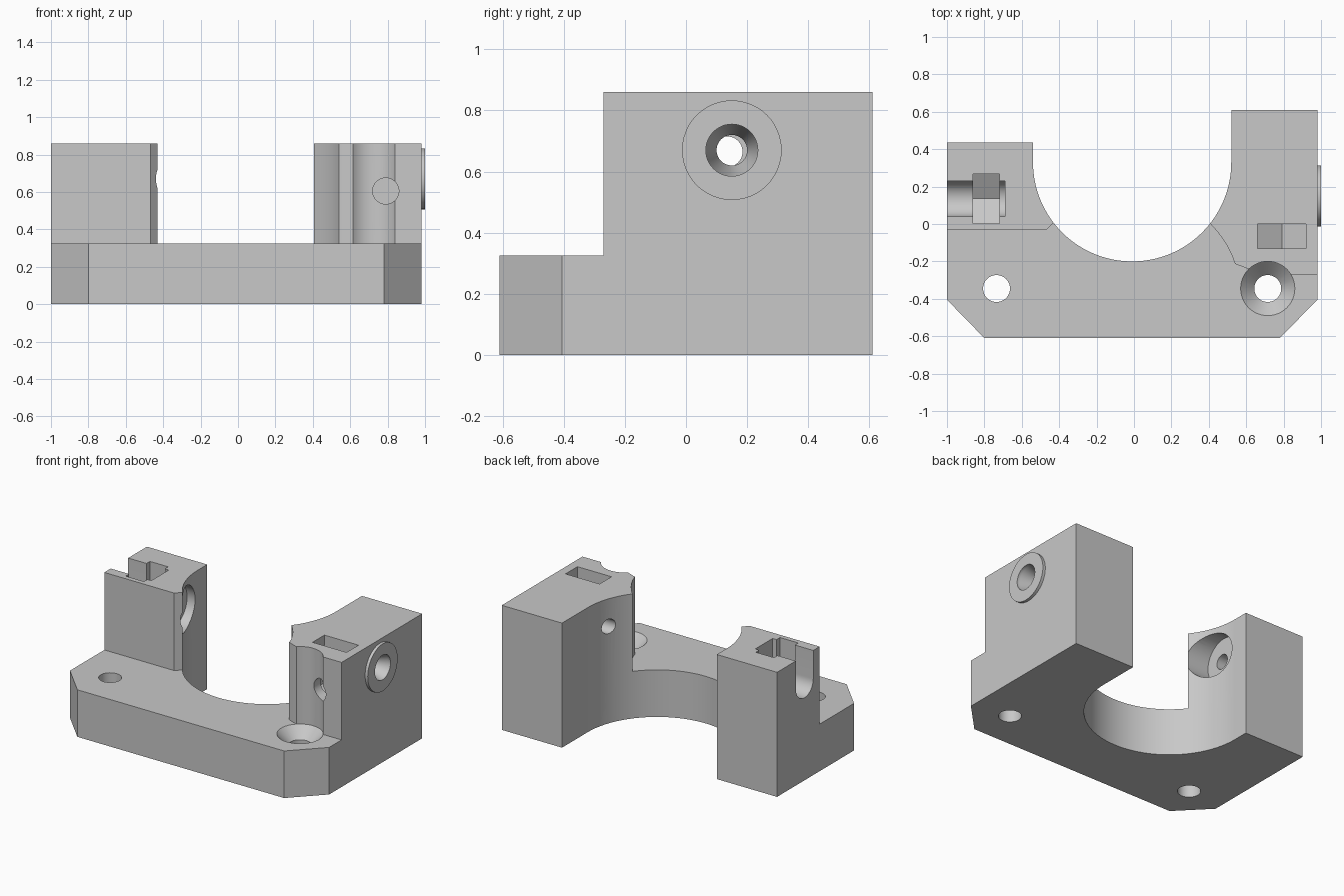
import bpy, bmesh
from math import sin, cos, pi, atan2, hypot, radians
from mathutils import Matrix, Vector

cube = bpy.data.objects.get("Cube")
if cube:
    bpy.data.objects.remove(cube, do_unlink=True)

grey = bpy.data.materials.new("plain grey")
grey.use_nodes = True
grey.diffuse_color = (0.58, 0.58, 0.58, 1)
grey.node_tree.nodes["Principled BSDF"].inputs["Base Color"].default_value = grey.diffuse_color

BASE_TOP, TOP = 0.325, 0.86
ABOVE = 1.1
# Local frames that turn the z axis of a solid towards x or y
ALONG = {
    "x": Matrix(((0, 0, 1), (1, 0, 0), (0, 1, 0))).to_4x4(),
    "y": Matrix(((1, 0, 0), (0, 0, 1), (0, 1, 0))).to_4x4(),
    "z": Matrix.Identity(4),
}


def finish(name, bm, axis="z"):
    bm.transform(ALONG[axis])
    bmesh.ops.recalc_face_normals(bm, faces=bm.faces)
    mesh = bpy.data.meshes.new(name)
    bm.to_mesh(mesh)
    bm.free()
    mesh.materials.append(grey)
    ob = bpy.data.objects.new(name, mesh)
    bpy.context.collection.objects.link(ob)
    return ob


def prism(name, outline, low, high, axis="z"):
    """Extrude a closed outline along an axis."""
    bm = bmesh.new()
    face = bm.faces.new([bm.verts.new((u, v, low)) for u, v in outline])
    ext = bmesh.ops.extrude_face_region(bm, geom=[face])
    verts = [g for g in ext["geom"] if isinstance(g, bmesh.types.BMVert)]
    bmesh.ops.translate(bm, verts=verts, vec=(0, 0, high - low))
    return finish(name, bm, axis)


def turned(name, centre, profile, axis="z", n=48):
    """Solid of revolution from (position, radius) pairs along an axis."""
    bm = bmesh.new()
    rings = []
    for t, r in profile:
        rings.append([bm.verts.new((centre[0] + r * cos(2 * pi * i / n),
                                    centre[1] + r * sin(2 * pi * i / n), t)) for i in range(n)])
    for a, b in zip(rings, rings[1:]):
        for i in range(n):
            j = (i + 1) % n
            bm.faces.new((a[i], a[j], b[j], b[i]))
    bm.faces.new(rings[0])
    bm.faces.new(rings[-1])
    return finish(name, bm, axis)


def arc(cx, cy, r, start, end, n):
    return [(cx + r * cos(start + (end - start) * i / n),
             cy + r * sin(start + (end - start) * i / n)) for i in range(n + 1)]


def combine(body, tool, operation="DIFFERENCE"):
    tool.hide_render = True
    mod = body.modifiers.new(tool.name, "BOOLEAN")
    mod.object, mod.operation, mod.solver = tool, operation, "EXACT"
    bpy.context.view_layer.objects.active = body
    bpy.ops.object.modifier_apply(modifier=mod.name)
    bpy.data.objects.remove(tool, do_unlink=True)


def nut_outline(u, v, half):
    """Hexagonal seat with a pointed floor, open at the top."""
    side = half * 0.577
    return [(u - half, ABOVE), (u - half, v - side), (u, v - 2 * side),
            (u + half, v - side), (u + half, ABOVE)]


# Full-height body with the round central opening
outline = [(-1, 0.435), (-1, -0.405), (-0.8, -0.61), (0.78, -0.61), (0.98, -0.405),
           (0.98, 0.61), (0.52, 0.61)]
outline += arc(-0.01, 0.33, 0.53, 0, -pi, 64)
outline += [(-0.54, 0.435)]
body = prism("bracket_body", outline, 0, TOP)

# Lower the front down to the base plate, leaving two uprights
hollow = [(0.35, 0.075), (0.405, 0.005), (0.445, -0.04), (0.475, -0.08),
          (0.5, -0.12), (0.522, -0.163), (0.54, -0.213)]
step = [(-1.2, -0.03), (-0.467, -0.03), (-0.39, 0.047)] + hollow
step += [(0.61, -0.24), (0.72, -0.27), (1.2, -0.27), (1.2, -0.8), (-1.2, -0.8)]
combine(body, prism("front_step", step, BASE_TOP, ABOVE))

# Raised ring on the left side
clamp = (0.15, 0.67)
combine(body, turned("side_boss", clamp, [(0.9, 0.163), (1.0, 0.163)], "x"), "UNION")

# Mounting holes, one plain and one countersunk
mount_y = -0.345
combine(body, turned("plain_hole", (-0.735, mount_y), [(-0.1, 0.072), (0.5, 0.072)]))
combine(body, turned("sunk_hole", (0.715, mount_y),
                     [(-0.1, 0.072), (0.25, 0.072), (BASE_TOP, 0.145), (ABOVE, 0.145)]))

# Clamp screw passage in the left upright
combine(body, turned("clamp_hole", clamp,
                     [(0.2, 0.05), (0.9, 0.05), (0.98, 0.085), (1.1, 0.085)], "x"))

# Nut seat and adjusting hole in the left upright
combine(body, prism("left_nut_seat", nut_outline(0.79, 0.605, 0.13), -0.13, 0, "y"))
combine(body, turned("adjuster_hole", (0.79, 0.605), [(-0.5, 0.07), (0.05, 0.07)], "y"))

# Open slot, nut seat, passage and inner bore in the right upright
slot_y, slot_z = 0.135, 0.665
slot = [(slot_y + 0.095, ABOVE)] + arc(slot_y, slot_z, 0.095, 0, -pi, 24) + [(slot_y - 0.095, ABOVE)]
combine(body, prism("open_slot", slot, -1.2, -0.69, "x"))
combine(body, prism("right_nut_seat", nut_outline(slot_y, slot_z, 0.1325), -0.86, -0.72, "x"))
combine(body, turned("right_passage", (slot_y, slot_z), [(-0.75, 0.05), (-0.3, 0.05)], "x"))
combine(body, turned("inner_bore", clamp, [(-0.6, 0.152), (-0.2, 0.152)], "x"))

# Smooth round walls, crisp edges
bpy.ops.object.select_all(action="DESELECT")
body.select_set(True)
bpy.context.view_layer.objects.active = body
bpy.ops.object.shade_smooth_by_angle(angle=radians(25))
